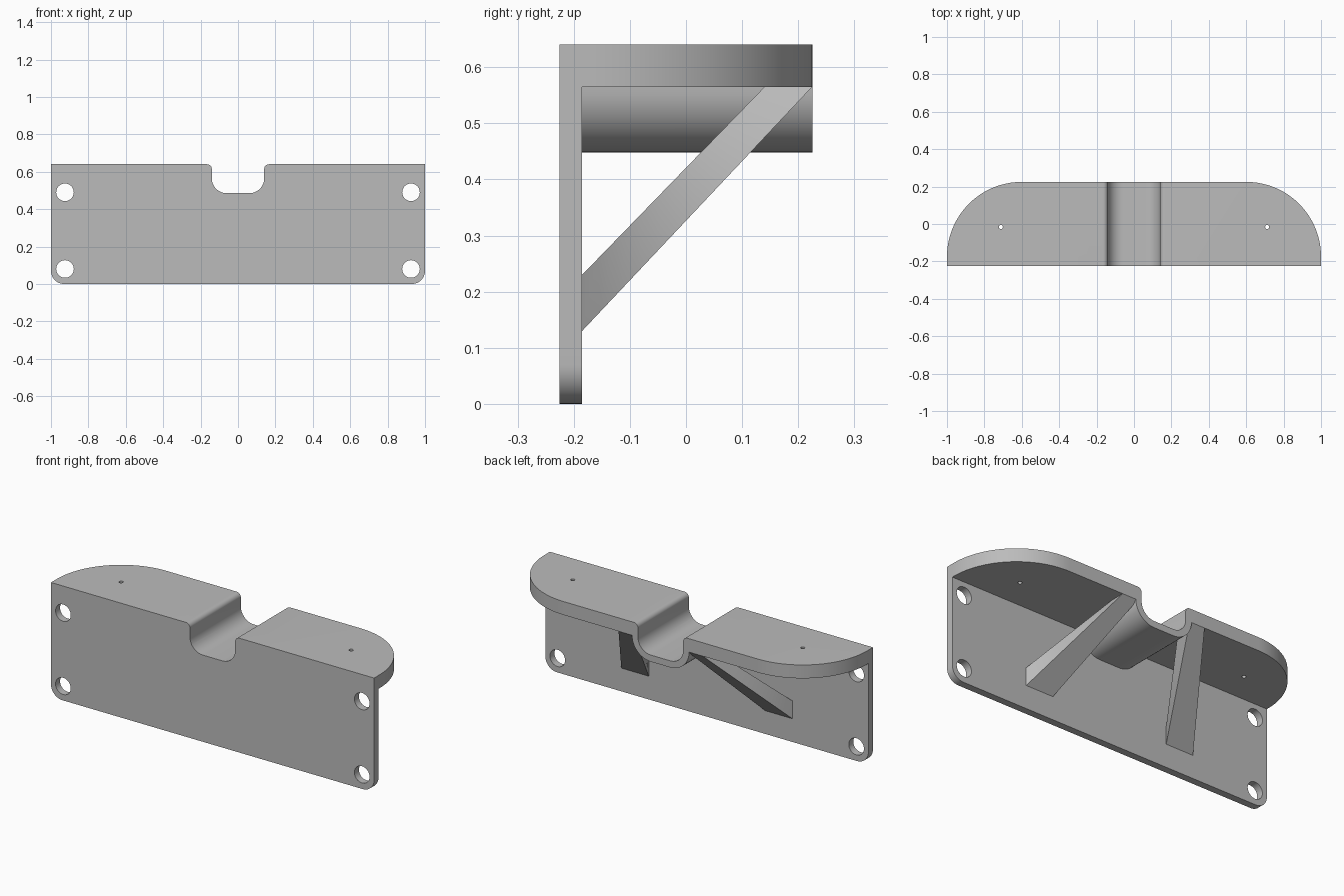
import bpy, bmesh, math
from mathutils import Vector

if "Cube" in bpy.data.objects:
    bpy.data.objects.remove(bpy.data.objects["Cube"])

grey = bpy.data.materials.new("light_grey")
grey.use_nodes = True
grey.diffuse_color = (0.5, 0.5, 0.5, 1)
grey.node_tree.nodes["Principled BSDF"].inputs["Base Color"].default_value = (0.5, 0.5, 0.5, 1)

FRONT, BACK, PLATE_BACK = -0.225, 0.225, -0.185
TOP, SHELF_BOTTOM = 0.64, 0.565


def arc(cx, cz, r, start, end, steps=12):
    """Points along an arc, angles in degrees."""
    angles = [math.radians(start + (end - start) * i / steps) for i in range(steps + 1)]
    return [(cx + r * math.cos(a), cz + r * math.sin(a)) for a in angles]


def mirrored(half):
    """Left side points, top to centre, continued with their mirror image."""
    return half + [(-x, z) for x, z in reversed(half)]


def make_object(name, bm):
    bmesh.ops.recalc_face_normals(bm, faces=bm.faces)
    mesh = bpy.data.meshes.new(name)
    bm.to_mesh(mesh)
    bm.free()
    mesh.materials.append(grey)
    obj = bpy.data.objects.new(name, mesh)
    bpy.context.collection.objects.link(obj)
    return obj


def prism(name, outline, low, high, axis):
    """Extrude an outline along y (outline in xz) or z (outline in xy)."""
    place = (lambda u, v: (u, low, v)) if axis == "y" else (lambda u, v: (u, v, low))
    shift = Vector((0, high - low, 0) if axis == "y" else (0, 0, high - low))
    bm = bmesh.new()
    face = bm.faces.new([bm.verts.new(place(u, v)) for u, v in outline])
    new = bmesh.ops.extrude_face_region(bm, geom=[face])["geom"]
    bmesh.ops.translate(bm, vec=shift, verts=[g for g in new if isinstance(g, bmesh.types.BMVert)])
    return make_object(name, bm)


def combine(obj, other, operation):
    """Apply a boolean and discard the helper."""
    other.hide_render = True
    mod = obj.modifiers.new("boolean", "BOOLEAN")
    mod.operation, mod.solver, mod.object = operation, "EXACT", other
    bpy.context.view_layer.objects.active = obj
    bpy.ops.object.modifier_apply(modifier=mod.name)
    bpy.data.objects.remove(other)


def smooth(obj):
    bpy.ops.object.select_all(action="DESELECT")
    obj.select_set(True)
    bpy.context.view_layer.objects.active = obj
    bpy.ops.object.shade_smooth_by_angle(angle=math.radians(30))


# Top edge with the rounded trough dipping in the middle
lip = arc(-0.165, TOP - 0.025, 0.025, 90, 0, 8)
trough_top = mirrored(lip + arc(-0.06, 0.565, 0.08, 180, 270))

# Upright mounting plate with rounded lower corners
corners = arc(0.93, 0.07, 0.07, 0, -90) + arc(-0.93, 0.07, 0.07, -90, -180)
body = prism("bracket_body", [(-1, TOP)] + trough_top + [(1, TOP)] + corners,
             FRONT, PLATE_BACK, "y")

# Shelf with the trough wall below it, trimmed to rounded ends
trough_under = mirrored(arc(-0.06, SHELF_BOTTOM, 0.117, 180, 270))
shelf_profile = ([(-1.1, TOP)] + trough_top + [(1.1, TOP), (1.1, SHELF_BOTTOM)]
                 + trough_under[::-1] + [(-1.1, SHELF_BOTTOM)])
shelf = prism("shelf", shelf_profile, FRONT, BACK, "y")
plan = ([(-1, FRONT), (1, FRONT)] + arc(0.6, BACK - 0.4, 0.4, 0, 90, 32)
        + arc(-0.6, BACK - 0.4, 0.4, 90, 180, 32))
combine(shelf, prism("plan_trim", plan, 0.3, 0.8, "z"), "INTERSECT")
combine(body, shelf, "UNION")

# Bolt holes in the plate and pilot holes in the shelf
for side in (-1, 1):
    for z in (0.08, 0.49):
        hole = arc(side * 0.925, z, 0.047, 0, 360, 32)[:-1]
        combine(body, prism("bolt_hole", hole, -0.3, -0.1, "y"), "DIFFERENCE")
    pilot = arc(side * 0.712, -0.016, 0.011, 0, 360, 16)[:-1]
    combine(body, prism("pilot_hole", pilot, 0.5, 0.7, "z"), "DIFFERENCE")
smooth(body)

# Diagonal struts, blended from the plate up to the shelf beside the trough
for name, side in (("left_strut", 1), ("right_strut", -1)):
    bm = bmesh.new()
    rings, steps = [], 12
    for i in range(steps + 1):
        t = i / steps
        foot = [(0.36, PLATE_BACK, 0.13), (0.53, PLATE_BACK, 0.13),
                (0.53, PLATE_BACK, 0.23), (0.36, PLATE_BACK, 0.23)]
        head = [(0.165, BACK, SHELF_BOTTOM), (0.26, BACK, SHELF_BOTTOM),
                (0.26, 0.14, SHELF_BOTTOM), (0.165, 0.14, SHELF_BOTTOM)]
        ring = [Vector(a).lerp(Vector(b), t) for a, b in zip(foot, head)]
        rings.append([bm.verts.new((side * p.x, p.y, p.z)) for p in ring])
    for a, b in zip(rings, rings[1:]):
        for k in range(4):
            n = (k + 1) % 4
            bm.faces.new((a[k], a[n], b[n], b[k]))
    bm.faces.new(rings[0])
    bm.faces.new(rings[-1])
    smooth(make_object(name, bm))
